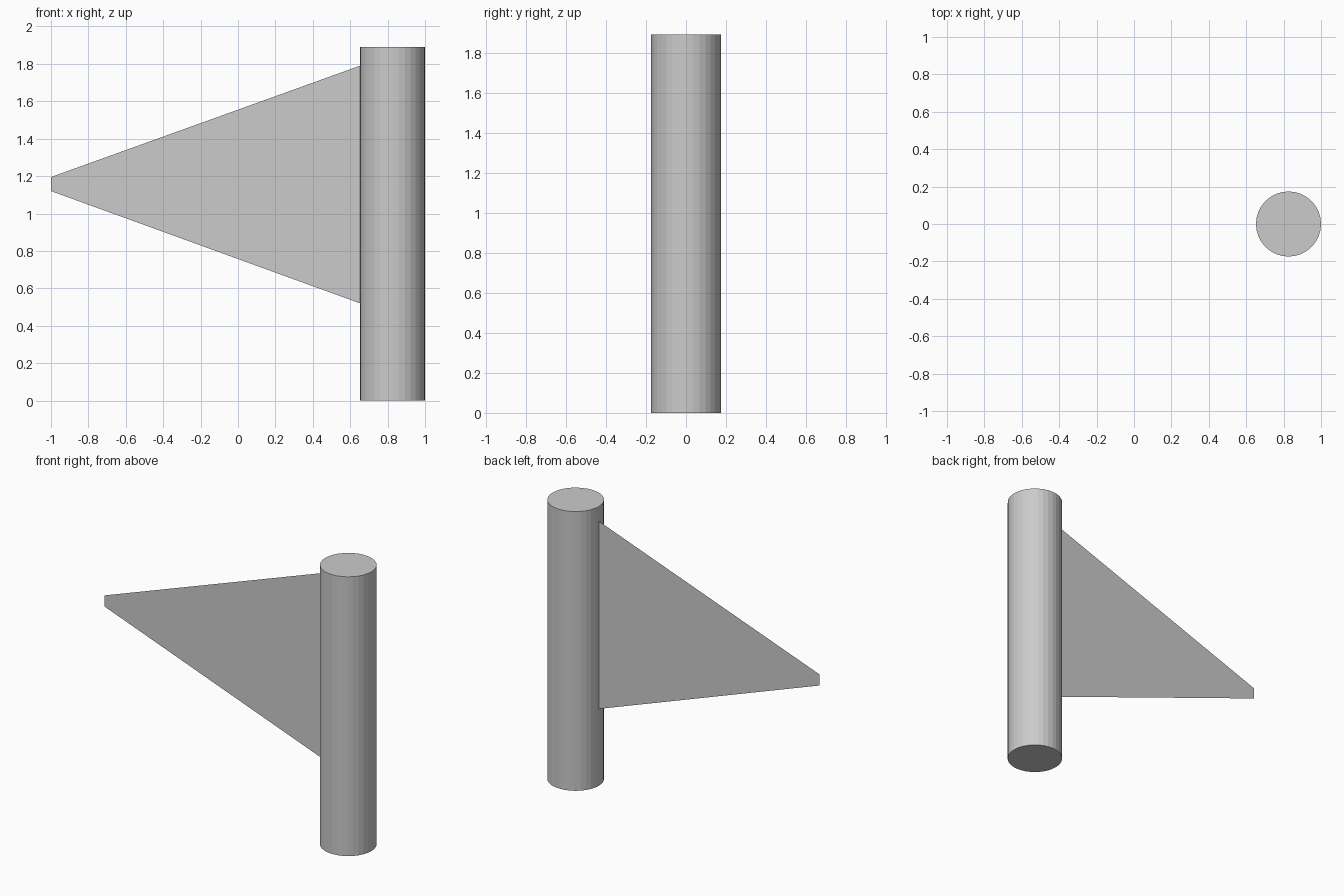
import bpy
import bmesh

cube = bpy.data.objects.get("Cube")
if cube:
    bpy.data.objects.remove(cube, do_unlink=True)

grey = bpy.data.materials.new("light grey")
grey.use_nodes = True
colour = (0.6, 0.6, 0.6, 1)
grey.diffuse_color = colour
grey.node_tree.nodes["Principled BSDF"].inputs["Base Color"].default_value = colour

RADIUS, HEIGHT = 0.174, 1.89
POLE_X = 1 - RADIUS

# Upright pole
bpy.ops.mesh.primitive_cylinder_add(vertices=32, radius=RADIUS, depth=HEIGHT,
                                    location=(POLE_X, 0, HEIGHT / 2))
pole = bpy.context.object
pole.name = "pole"
pole.data.materials.append(grey)

# Thin tapered fin, a single sheet meeting the pole's side
root_x = POLE_X - RADIUS
outline = [(-1, 1.12), (root_x, 0.52), (root_x, 1.79), (-1, 1.195)]
bm = bmesh.new()
bm.faces.new([bm.verts.new((x, 0, z)) for x, z in outline])
mesh = bpy.data.meshes.new("fin")
bm.to_mesh(mesh)
bm.free()
mesh.materials.append(grey)
fin = bpy.data.objects.new("fin", mesh)
bpy.context.collection.objects.link(fin)
